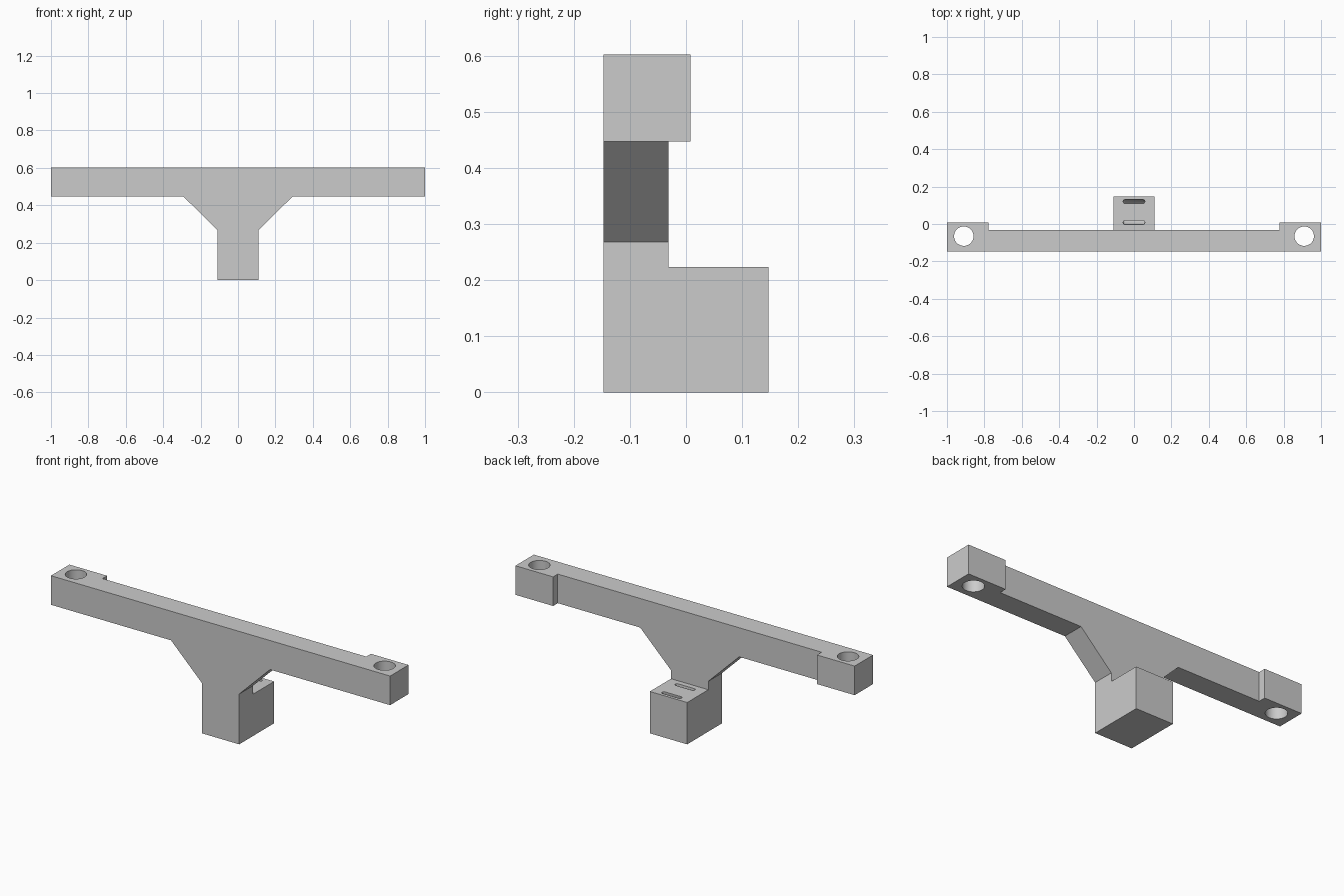
import bpy, bmesh
from math import pi, cos, sin
from mathutils import Vector

if "Cube" in bpy.data.objects:
    bpy.data.objects.remove(bpy.data.objects["Cube"])

FRONT, BACK = -0.147, -0.031
LOW, TOP = 0.447, 0.602


def make(name, bm):
    bmesh.ops.recalc_face_normals(bm, faces=bm.faces)
    mesh = bpy.data.meshes.new(name)
    bm.to_mesh(mesh)
    bm.free()
    obj = bpy.data.objects.new(name, mesh)
    bpy.context.collection.objects.link(obj)
    return obj


def prism(name, points, offset):
    """Closed profile extruded along offset."""
    bm = bmesh.new()
    face = bm.faces.new([bm.verts.new(p) for p in points])
    ext = bmesh.ops.extrude_face_region(bm, geom=[face], use_keep_orig=True)
    moved = [g for g in ext["geom"] if isinstance(g, bmesh.types.BMVert)]
    bmesh.ops.translate(bm, verts=moved, vec=Vector(offset))
    return make(name, bm)


def box(name, x0, x1, y0, y1, z0, z1):
    return prism(name, [(x0, y0, z0), (x1, y0, z0), (x1, y1, z0), (x0, y1, z0)],
                 (0, 0, z1 - z0))


def combine(target, other, operation):
    mod = target.modifiers.new(operation, 'BOOLEAN')
    mod.operation, mod.solver, mod.object = operation, 'EXACT', other
    bpy.context.view_layer.objects.active = target
    bpy.ops.object.modifier_apply(modifier=mod.name)
    bpy.data.objects.remove(other)


# T-shaped plate with gussets
half = [(0.11, 0), (0.11, 0.268), (0.292, LOW), (1, LOW), (1, TOP)]
outline = half + [(-x, z) for x, z in reversed(half)]
bracket = prism("bracket", [(x, FRONT, z) for x, z in outline], (0, BACK - FRONT, 0))

# Foot block
combine(bracket, box("foot", -0.11, 0.11, FRONT, 0.147, 0, 0.223), 'UNION')

# Thicker arm ends with vertical screw holes
for s in (-1, 1):
    x0, x1 = sorted((s * 0.778, s))
    combine(bracket, box("arm_end", x0, x1, FRONT, 0.008, LOW, TOP), 'UNION')
    ring = [(s * 0.91 + 0.052 * cos(i * pi / 24), -0.065 + 0.052 * sin(i * pi / 24), 0.4)
            for i in range(48)]
    combine(bracket, prism("hole", ring, (0, 0, 0.3)), 'DIFFERENCE')

# Curved strap tunnel joining the two slots on the foot
bm = bmesh.new()
verts = []
for side in (1, -1):
    for i in range(9):
        a = -pi / 2 + i * pi / 8
        verts.append(bm.verts.new((side * (0.047 + 0.011 * cos(a)),
                                   0.12 + side * 0.011 * sin(a), 0.223)))
edges = [bm.edges.new((verts[i - 1], verts[i])) for i in range(len(verts))]
bmesh.ops.spin(bm, geom=verts + edges, cent=(0, 0.064, 0.223), axis=(1, 0, 0),
               angle=2 * pi, steps=48)
bmesh.ops.remove_doubles(bm, verts=bm.verts, dist=1e-5)
combine(bracket, make("strap_tunnel", bm), 'DIFFERENCE')

# Smooth holes, crisp edges
bpy.ops.object.select_all(action='DESELECT')
bracket.select_set(True)
bpy.context.view_layer.objects.active = bracket
bpy.ops.object.shade_smooth_by_angle(angle=pi / 6)
